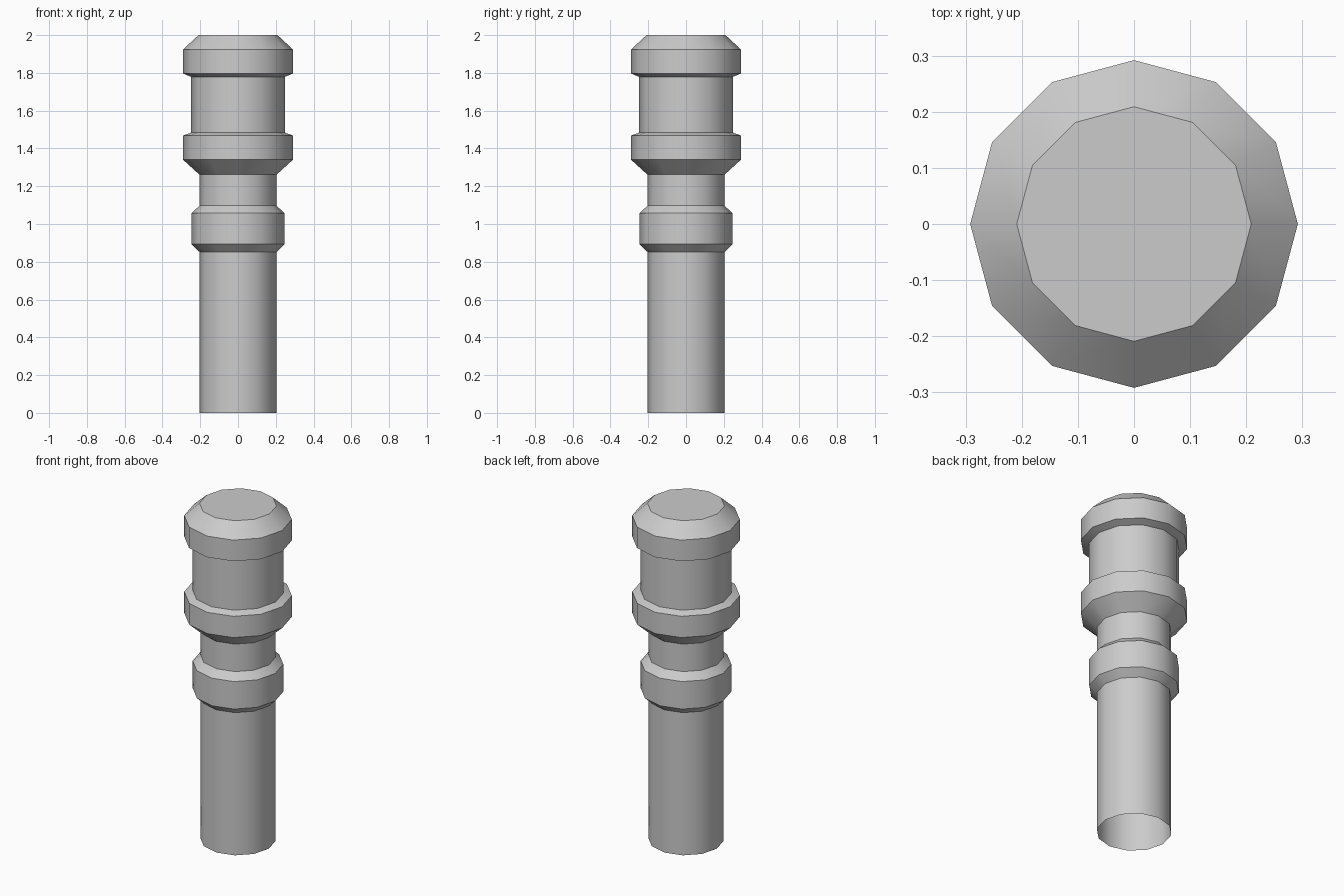
import bpy, bmesh, math

if "Cube" in bpy.data.objects:
    bpy.data.objects.remove(bpy.data.objects["Cube"])

SIDES = 12

# Lathe profile (radius, height) from the open foot to the bevelled cap
profile = [
    (0.204, 0.0), (0.204, 0.852),                                    # shaft
    (0.246, 0.893), (0.246, 1.057), (0.204, 1.097),                  # lower collar
    (0.204, 1.261),                                                  # neck
    (0.292, 1.341), (0.292, 1.468), (0.248, 1.484),                  # upper collar
    (0.248, 1.779),                                                  # drum
    (0.292, 1.797), (0.292, 1.923), (0.209, 2.0),                    # cap
]

bm = bmesh.new()
rings = []
for r, z in profile:
    rings.append([bm.verts.new((r * math.cos(2 * math.pi * i / SIDES),
                                r * math.sin(2 * math.pi * i / SIDES), z))
                  for i in range(SIDES)])

# Walls between neighbouring rings
for low, high in zip(rings, rings[1:]):
    for i in range(SIDES):
        j = (i + 1) % SIDES
        bm.faces.new((low[i], low[j], high[j], high[i]))

# Flat top, foot left open
bm.faces.new(rings[-1])

mesh = bpy.data.meshes.new("bollard_post")
bm.to_mesh(mesh)
bm.free()
post = bpy.data.objects.new("bollard_post", mesh)
bpy.context.collection.objects.link(post)

# Smooth round the shaft, crisp at the collar edges
bpy.context.view_layer.objects.active = post
post.select_set(True)
bpy.ops.object.shade_smooth_by_angle(angle=math.radians(31))
